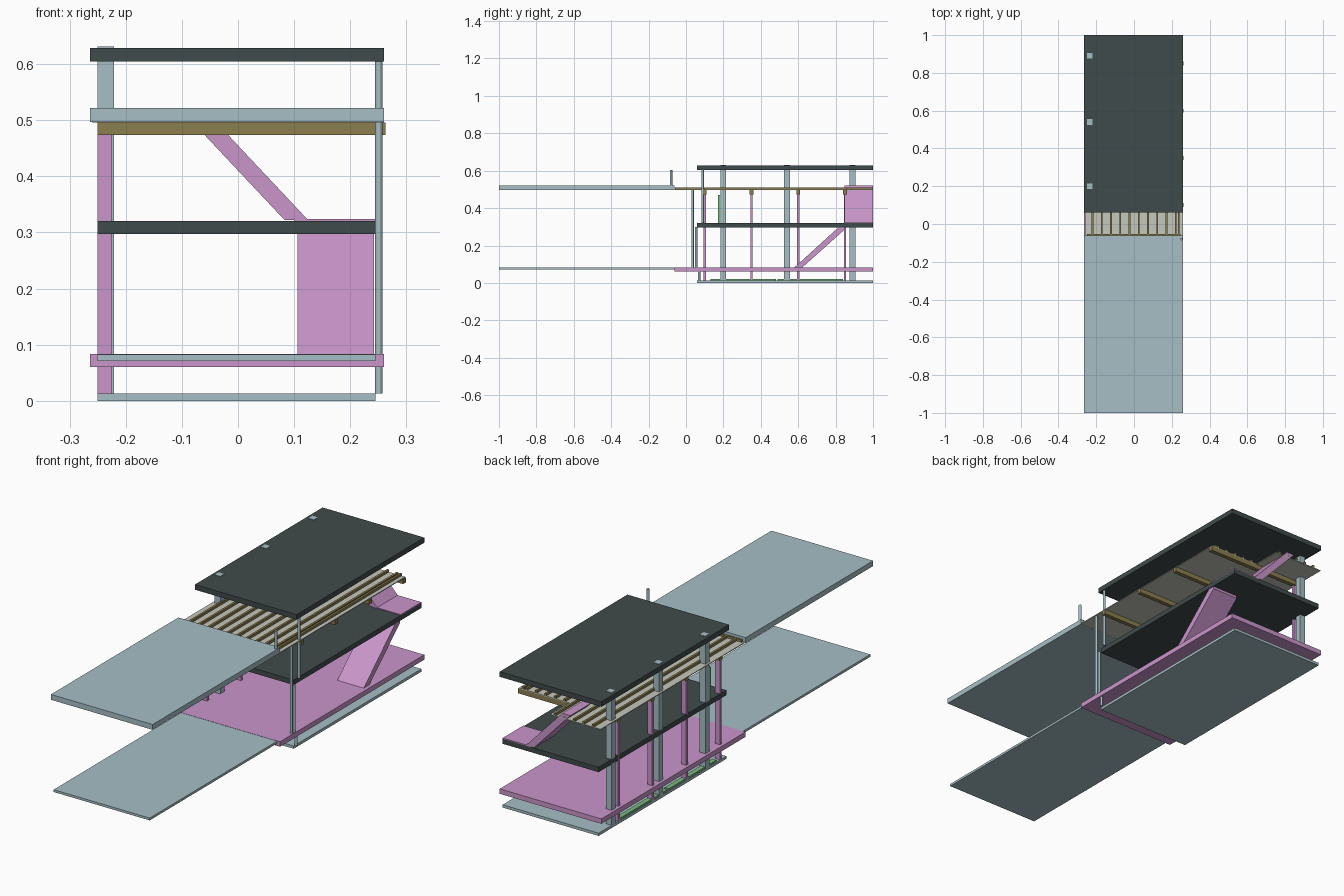
import bpy
import bmesh

cube = bpy.data.objects.get("Cube")
if cube:
    bpy.data.objects.remove(cube, do_unlink=True)


def material(name, rgb):
    m = bpy.data.materials.new(name)
    m.use_nodes = True
    m.diffuse_color = (*rgb, 1)
    m.node_tree.nodes["Principled BSDF"].inputs["Base Color"].default_value = (*rgb, 1)
    return m


BLUE = material("pale_blue", (0.38, 0.52, 0.56))
DARK = material("charcoal", (0.051, 0.069, 0.069))
PINK = material("orchid_pink", (0.59, 0.30, 0.59))
OLIVE = material("olive_timber", (0.26, 0.21, 0.08))
BEIGE = material("pale_grey", (0.56, 0.58, 0.51))
GREEN = material("soft_green", (0.20, 0.48, 0.22))


def finish(name, bm, mat):
    bmesh.ops.recalc_face_normals(bm, faces=bm.faces)
    mesh = bpy.data.meshes.new(name)
    bm.to_mesh(mesh)
    bm.free()
    mesh.materials.append(mat)
    obj = bpy.data.objects.new(name, mesh)
    bpy.context.collection.objects.link(obj)
    return obj


def prism(name, points, offset, mat):
    """Extrude a polygon along an offset."""
    bm = bmesh.new()
    face = bm.faces.new([bm.verts.new(p) for p in points])
    out = bmesh.ops.extrude_face_region(bm, geom=[face])
    verts = [g for g in out["geom"] if isinstance(g, bmesh.types.BMVert)]
    bmesh.ops.translate(bm, verts=verts, vec=offset)
    # extrusion removes the first face, so close the base again
    bmesh.ops.holes_fill(bm, edges=[e for e in bm.edges if e.is_boundary])
    return finish(name, bm, mat)


def box(name, x, y, z, mat):
    bm = bmesh.new()
    bmesh.ops.create_cube(bm, size=1)
    for v in bm.verts:
        for i, (lo, hi) in enumerate((x, y, z)):
            v.co[i] = lo if v.co[i] < 0 else hi
    return finish(name, bm, mat)


def pipe(name, x, y, z, radius, mat):
    bm = bmesh.new()
    bmesh.ops.create_cone(bm, cap_ends=True, segments=16, radius1=radius,
                          radius2=radius, depth=z[1] - z[0])
    bmesh.ops.translate(bm, verts=bm.verts, vec=(x, y, sum(z) / 2))
    return finish(name, bm, mat)


# Slabs and bridges
NARROW, WIDE = (-0.25, 0.245), (-0.264, 0.26)
box("ground_slab", NARROW, (0.06, 1), (0, 0.013), BLUE)
box("first_floor", WIDE, (-0.062, 1), (0.06, 0.083), PINK)
box("middle_floor", NARROW, (0.06, 1), (0.297, 0.32), DARK)
box("roof", WIDE, (0.06, 1), (0.605, 0.629), DARK)
box("lower_bridge", NARROW, (-1, -0.062), (0.071, 0.082), BLUE)
box("upper_bridge", WIDE, (-1, -0.062), (0.497, 0.522), BLUE)

# Tall columns through every floor
for i, y in enumerate((0.2, 0.54, 0.89)):
    box(f"main_column_{i}", (-0.25, -0.221), (y - 0.015, y + 0.015), (0.013, 0.631), BLUE)

# Pink posts carrying the timber cross beams
for i in range(4):
    y = 0.1 + 0.25 * i
    box(f"deck_post_{i}", (-0.25, -0.225), (y - 0.006, y + 0.006), (0.013, 0.475), PINK)
    box(f"cross_beam_{i}", (-0.25, 0.263), (y - 0.01, y + 0.01), (0.474, 0.496), OLIVE)

# Timber deck, cut away over the upper stair
box("deck_sheet", (-0.26, 0.26), (-0.06, 0.86), (0.496, 0.5), BEIGE)
box("deck_sheet_back", (-0.26, 0), (0.86, 1), (0.496, 0.5), BEIGE)
box("rim_joist", (-0.25, 0.245), (-0.06, -0.052), (0.5, 0.511), OLIVE)
joists = [-0.22 + 0.049 * i for i in range(10)] + [0.237]
for i, x in enumerate(joists):
    back = 1 if x < 0 else 0.86
    box(f"joist_{i}", (x - 0.005, x + 0.005), (-0.052, back), (0.5, 0.511), OLIVE)

# Stairs and landing
prism("lower_stair", [(0.106, 0.58, 0.083), (0.106, 0.622, 0.083),
                      (0.106, 0.848, 0.285), (0.106, 0.848, 0.297),
                      (0.106, 0.815, 0.297)], (0.136, 0, 0), PINK)
prism("upper_stair", [(0.125, 0.848, 0.322), (0.083, 0.848, 0.322),
                      (-0.105, 0.848, 0.522), (-0.063, 0.848, 0.522)], (0, 0.152, 0), PINK)
box("stair_landing", (0.1, 0.245), (0.848, 1), (0.32, 0.324), PINK)

# Slim downpipes at the front corner
pipes = [(-0.08, 0.522, 0.605), (0.035, 0.083, 0.497), (0.055, 0.083, 0.3),
         (0.07, 0.013, 0.06), (0.09, 0.32, 0.605)]
for i, (y, low, high) in enumerate(pipes):
    pipe(f"downpipe_{i}", 0.251, y, (low, high), 0.0065, BLUE)

# Green planting strips and panel
for i, y in enumerate(((0.13, 0.48), (0.49, 0.84))):
    box(f"ground_strip_{i}", (-0.248, -0.226), y, (0.013, 0.021), GREEN)
box("green_panel", (-0.248, -0.226), (0.17, 0.184), (0.32, 0.47), GREEN)
